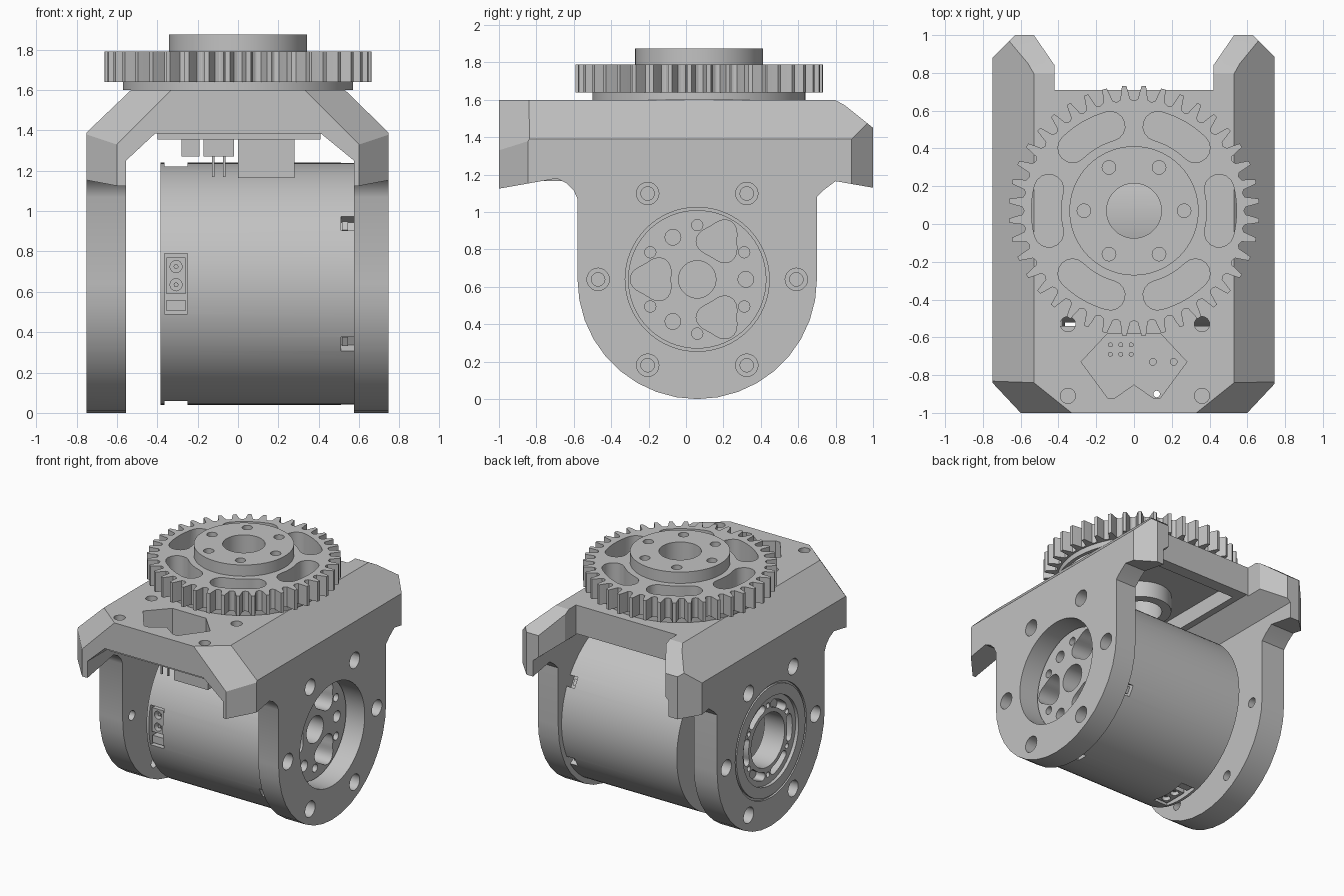
import bpy, bmesh
from math import sin, cos, pi, radians
from mathutils import Matrix, Vector

if "Cube" in bpy.data.objects:
    bpy.data.objects.remove(bpy.data.objects["Cube"])

grey = bpy.data.materials.new("plain grey")
grey.use_nodes = True
grey.diffuse_color = (0.54, 0.54, 0.54, 1)
grey.node_tree.nodes["Principled BSDF"].inputs["Base Color"].default_value = (0.54, 0.54, 0.54, 1)

GY = 0.07            # gear centre, y
MY, MZ = 0.06, 0.64  # motor axis, y and z


def prism(name, outlines, axis, lo, hi):
    """Extrude 2D outlines along an axis; several outlines make one mesh."""
    place = {"x": lambda u, v, w: (w, u, v),
             "y": lambda u, v, w: (u, w, v),
             "z": lambda u, v, w: (u, v, w)}[axis]
    bm = bmesh.new()
    for pts in outlines:
        a = [bm.verts.new(place(u, v, lo)) for u, v in pts]
        b = [bm.verts.new(place(u, v, hi)) for u, v in pts]
        bm.faces.new(a)
        bm.faces.new(b[::-1])
        for i in range(len(a)):
            j = (i + 1) % len(a)
            bm.faces.new((a[j], a[i], b[i], b[j]))
    bmesh.ops.recalc_face_normals(bm, faces=bm.faces)
    mesh = bpy.data.meshes.new(name)
    bm.to_mesh(mesh)
    bm.free()
    mesh.materials.append(grey)
    obj = bpy.data.objects.new(name, mesh)
    bpy.context.collection.objects.link(obj)
    return obj


def circle(u, v, r, n=48):
    return [(u + r * cos(2 * pi * i / n), v + r * sin(2 * pi * i / n)) for i in range(n)]


def rect(u0, u1, v0, v1):
    return [(u0, v0), (u1, v0), (u1, v1), (u0, v1)]


def ring_of(u, v, radius, r, count, start=0, n=20):
    step = 2 * pi / count
    return [circle(u + radius * cos(radians(start) + k * step),
                   v + radius * sin(radians(start) + k * step), r, n) for k in range(count)]


def arc_slot(u, v, radius, half_width, angle, half_angle, n=8):
    """Outline of a curved slot with round ends."""
    pts = []
    for side in (1, -1):
        for i in range(n + 1):
            t = angle + side * half_angle * (2 * i / n - 1)
            r = radius + side * half_width
            pts.append((u + r * cos(t), v + r * sin(t)))
        end = angle + side * half_angle
        cu, cv = u + radius * cos(end), v + radius * sin(end)
        for i in range(1, n):
            t = end + (0 if side > 0 else pi) + pi * i / n
            pts.append((cu + half_width * cos(t), cv + half_width * sin(t)))
    return pts


def boolean(obj, cutter, op="DIFFERENCE"):
    mod = obj.modifiers.new("cut", "BOOLEAN")
    mod.operation, mod.object, mod.solver = op, cutter, "EXACT"
    bpy.context.view_layer.objects.active = obj
    bpy.ops.object.modifier_apply(modifier=mod.name)
    bpy.data.objects.remove(cutter)


def cut(obj, outlines, axis, lo, hi, op="DIFFERENCE"):
    boolean(obj, prism("cutter", outlines, axis, lo, hi), op)


# Bracket: arch section, trimmed by the side outline and the plan outline
arch = [(-.75, -.1), (-.75, 1.39), (-.53, 1.6), (.53, 1.6), (.745, 1.39), (.745, -.1),
        (.575, -.1), (.575, 1.25), (.41, 1.385), (-.41, 1.385), (-.555, 1.25), (-.555, -.1)]
bracket = prism("bracket", [arch], "y", -1.1, 1.1)
bowl = [(MY + .64 * cos(pi + pi * i / 18), MZ + .64 * sin(pi + pi * i / 18)) for i in range(19)]
side = bowl + [(.70, 1.08), (.74, 1.12), (.8, 1.165), (1, 1.13), (1, 1.45), (.85, 1.57), (.76, 1.62),
               (.7, 1.7), (-1, 1.7), (-1, 1.125), (-.69, 1.18), (-.64, 1.155), (-.6, 1.115), (-.58, 1.07)]
cut(bracket, [side], "x", -1, 1, "INTERSECT")
half = [(.6, -1), (.75, -.84), (.75, .88), (.63, 1), (.53, 1), (.42, .84), (.42, .71)]
plan = half + [(-x, y) for x, y in reversed(half)]
cut(bracket, [plan], "z", -1, 2, "INTERSECT")

# Slanted front corners
for s in (-1, 1):
    block = prism("cutter", [rect(-1, 1, -1, 1)], "z", 0, 1)
    normal = Vector((s * .16, -.2, .16))
    block.matrix_world = Matrix.Translation((s * .53, -.84, 1.6)) @ \
        normal.to_track_quat("Z", "Y").to_matrix().to_4x4()
    bpy.context.view_layer.update()
    boolean(bracket, block)

# Underside pocket, top window, screw holes and shaft bore
cut(bracket, [rect(-.36, .36, -.48, .62)], "z", 1.2, 1.5)
right_edge = [(0, -.85), (.1, -.92), (.14, -.92), (.28, -.73), (.14, -.58)]
window = right_edge + [(-x, y) for x, y in reversed(right_edge[1:])]
cut(bracket, [window] + [circle(x, y, .04, 24) for x in (-.35, .36) for y in (-.53, -.91)], "z", 1, 2)
cut(bracket, [circle(0, GY, .145)], "z", 1.2, 2)

# Side plate screw holes, counterbored on the outside
cut(bracket, ring_of(MY, MZ, .53, .036, 6), "x", -1, 1)
cut(bracket, ring_of(MY, MZ, .53, .06, 6), "x", .66, 1)
cut(bracket, ring_of(MY, MZ, .53, .06, 6), "x", -1, -.66)
cut(bracket, [circle(MY, MZ, .385, 64)], "x", .5, 1)

# Bearing face in the other plate: groove, recess, bore, slots and pin holes
groove = prism("cutter", [circle(MY, MZ, .425, 64)], "x", -1, -.735)
cut(groove, [circle(MY, MZ, .41, 64)], "x", -2, 0)
boolean(bracket, groove)
cut(bracket, [circle(MY, MZ, .33, 64)], "x", -1, -.725)
cut(bracket, [circle(MY, MZ, .2)], "x", -1, -.5)
cut(bracket, [arc_slot(MY, MZ, .26, .03, k * pi / 3, .28) for k in range(6)], "x", -1, -.65)
cut(bracket, ring_of(MY, MZ, .26, .02, 6, 30, 12), "x", -1, -.65)

# Shaft boss under the top plate
boss = prism("shaft_boss", [circle(0, GY, .21)], "z", 1.38, 1.52)
cut(boss, [circle(0, GY, .145)], "z", 1, 2)

# Gear with arc slots, collar and hub
teeth, gear_pts = 40, []
for k in range(teeth):
    for f, r in ((-.46, .583), (-.28, .592), (-.19, .63), (-.11, .663), (.11, .663), (.19, .63), (.28, .592), (.46, .583)):
        t = 2 * pi * (k + .5 + f) / teeth
        gear_pts.append((r * cos(t), GY + r * sin(t)))
gear = prism("gear", [gear_pts], "z", 1.64, 1.79)
collar = prism("gear_collar", [circle(0, GY, .57, 96)], "z", 1.6, 1.64)
hub = prism("gear_hub", [circle(0, GY, .342, 72)], "z", 1.79, 1.875)
slots = [arc_slot(0, GY, .465, .078, k * pi / 3, .25) for k in range(6)]
for part in (gear, collar):
    cut(part, slots, "z", 1, 2)
for part in (gear, collar, hub):
    cut(part, [circle(0, GY, .145)] + ring_of(0, GY, .265, .036, 6), "z", 1, 2)

# Motor body along x, with notches and connector pockets round the rim
motor = prism("motor_body", [circle(MY, MZ, .6, 96)], "x", -.385, .575)


def around_motor(obj, degrees):
    obj.matrix_world = Matrix.Translation((0, MY, MZ)) @ Matrix.Rotation(radians(degrees), 4, "X")
    bpy.context.view_layer.update()
    return obj


for k in range(6):
    boolean(motor, around_motor(prism("cutter", [rect(.51, .6, -.04, .04)], "z", .54, .7), 60 * k))
    around_motor(prism("rim_clip", [rect(.515, .545, -.025, .025)], "z", .53, .575), 60 * k)
for a in (0, 90, 180):
    boolean(motor, around_motor(prism("cutter", [rect(-.365, -.25, -.15, .15)], "z", .5, .7), a + 90 + 90 - 180 + 0))
    socket = prism("power_socket", [rect(-.355, -.26, -.05, .13)], "z", .49, .575)
    cut(socket, [circle(-.307, v, .03, 16) for v in (-.005, .085)], "z", .53, .7)
    around_motor(socket, a)
    around_motor(prism("signal_socket", [rect(-.355, -.26, -.135, -.08)], "z", .49, .57), a)
    around_motor(prism("socket_pins", [circle(-.307, v, .012, 10) for v in (-.005, .085)], "z", .5, .56), a)

# Rotor face with bores and three rounded triangular openings
rotor = prism("rotor_face", [circle(MY, MZ, .37, 64)], "x", .56, .6)
lobes = []
for k in range(3):
    base = pi + k * 2 * pi / 3
    lobes.append([(MY + .235 * cos(base) + .108 * (1 + .14 * cos(3 * (t - base))) * cos(t),
                   MZ + .235 * sin(base) + .108 * (1 + .14 * cos(3 * (t - base))) * sin(t))
                  for t in (2 * pi * i / 36 for i in range(36))])
face_holes = lobes + [circle(MY, MZ, .1, 36)] + ring_of(MY, MZ, .29, .03, 6, 30) + ring_of(MY, MZ, .26, .042, 3)
for part in (motor, rotor):
    cut(part, face_holes, "x", .3, 1)

# Circuit board under the front edge with its connectors
board = prism("circuit_board", [rect(-.4, .41, -.96, -.54)], "z", 1.355, 1.39)
cut(board, [circle(x, y, .018, 12) for x, y in ((.1, -.73), (.21, -.73), (.12, -.9))], "z", 1, 2)
prism("board_connector", [rect(0, .28, -.76, -.66)], "z", 1.165, 1.36)
prism("board_chips", [rect(-.28, -.19, -.76, -.68), rect(-.17, -.02, -.76, -.68)], "z", 1.27, 1.36)
prism("board_pins", [rect(x, x + .014, -.74, -.726) for x in (-.13, -.075)], "z", 1.17, 1.36)
prism("header_pins", [circle(x, y, .013, 10) for x in (-.125, -.07, -.015) for y in (-.64, -.69)], "z", 1.38, 1.43)

# Smooth round walls, keep the edges crisp
for obj in bpy.context.scene.objects:
    if obj.type == "MESH":
        bpy.ops.object.select_all(action="DESELECT")
        obj.select_set(True)
        bpy.context.view_layer.objects.active = obj
        bpy.ops.object.shade_smooth_by_angle(angle=radians(25))
